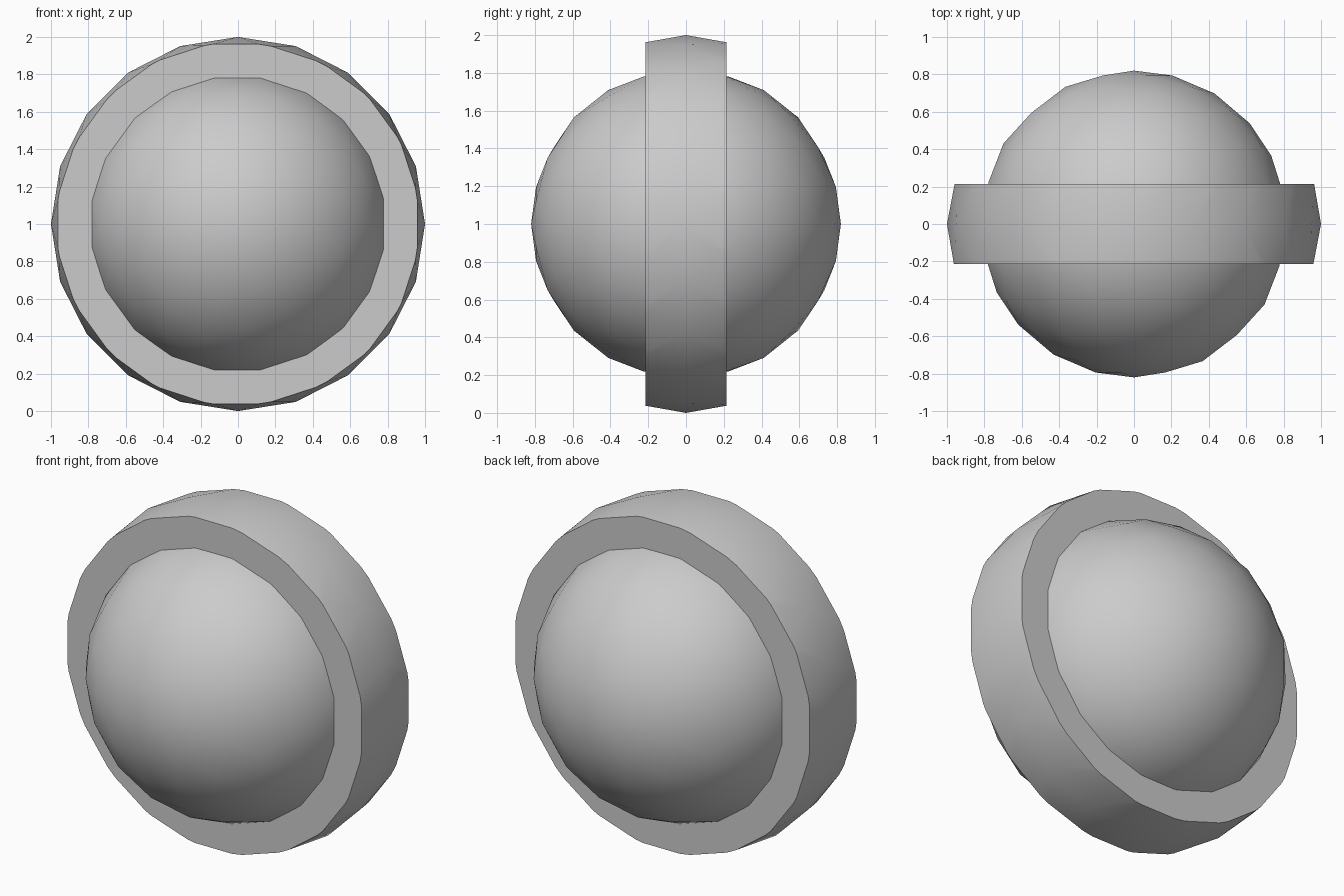
import bpy, bmesh
from math import radians
from mathutils import Matrix, Vector

if "Cube" in bpy.data.objects:
    bpy.data.objects.remove(bpy.data.objects["Cube"])

HALF_BAND = 0.215


def faceted_ball(name, radius, half_width=None):
    """Icosphere with its pole along y, optionally trimmed to a slab and capped."""
    bm = bmesh.new()
    bmesh.ops.create_icosphere(bm, subdivisions=3, radius=radius)
    bmesh.ops.rotate(bm, verts=bm.verts, matrix=Matrix.Rotation(radians(-90), 3, 'X'))
    if half_width:
        for s in (-1, 1):
            cut = bmesh.ops.bisect_plane(
                bm, geom=bm.verts[:] + bm.edges[:] + bm.faces[:],
                plane_co=Vector((0, s * half_width, 0)), plane_no=Vector((0, s, 0)),
                clear_outer=True)
            edges = [e for e in cut['geom_cut'] if isinstance(e, bmesh.types.BMEdge)]
            bmesh.ops.contextual_create(bm, geom=edges)
    bmesh.ops.translate(bm, verts=bm.verts, vec=(0, 0, 1))
    bmesh.ops.recalc_face_normals(bm, faces=bm.faces)
    mesh = bpy.data.meshes.new(name)
    bm.to_mesh(mesh)
    bm.free()
    obj = bpy.data.objects.new(name, mesh)
    bpy.context.collection.objects.link(obj)
    bpy.ops.object.select_all(action='DESELECT')
    obj.select_set(True)
    bpy.context.view_layer.objects.active = obj
    bpy.ops.object.shade_smooth_by_angle(angle=radians(30))
    return obj


# Inner ball bulging out of both sides
faceted_ball("inner_ball", 0.82)

# Wide band: slice of a larger ball with flat sides
faceted_ball("outer_band", 1.0, HALF_BAND)
